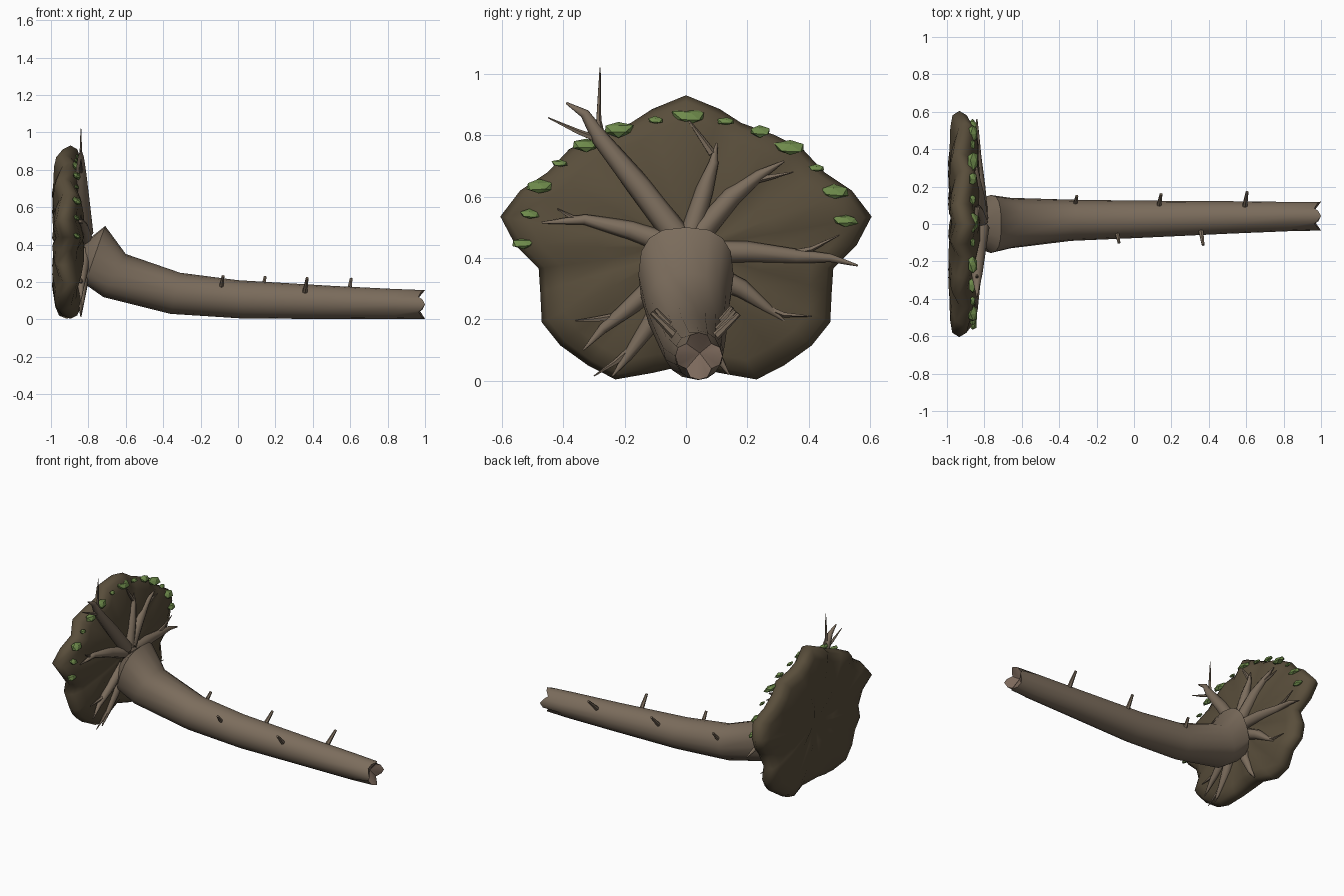
import bpy, bmesh, math, random
from mathutils import Vector

random.seed(4)
if "Cube" in bpy.data.objects:
    bpy.data.objects.remove(bpy.data.objects["Cube"])


def material(name, rgb):
    m = bpy.data.materials.new(name)
    m.use_nodes = True
    m.diffuse_color = (*rgb, 1)
    m.node_tree.nodes["Principled BSDF"].inputs["Base Color"].default_value = (*rgb, 1)
    return m


BARK = material("bark brown", (0.20, 0.152, 0.108))
SOIL = material("dark soil", (0.10, 0.076, 0.044))
LEAF = material("moss green", (0.155, 0.255, 0.07))
WOOD = material("broken wood", (0.20, 0.14, 0.105))


def finish(name, bm, mats, smooth=None):
    bmesh.ops.recalc_face_normals(bm, faces=bm.faces)
    me = bpy.data.meshes.new(name)
    bm.to_mesh(me)
    bm.free()
    for m in mats:
        me.materials.append(m)
    ob = bpy.data.objects.new(name, me)
    bpy.context.collection.objects.link(ob)
    if smooth:
        bpy.ops.object.select_all(action="DESELECT")
        ob.select_set(True)
        bpy.context.view_layer.objects.active = ob
        bpy.ops.object.shade_smooth_by_angle(angle=math.radians(smooth))


def loft(bm, rings):
    """Skin a list of equal rings; a single point closes as a fan."""
    made = [[bm.verts.new(p) for p in r] for r in rings]
    last = []
    for a, b in zip(made, made[1:]):
        n = max(len(a), len(b))
        last = []
        for i in range(n):
            j = (i + 1) % n
            if len(a) == 1:
                f = (a[0], b[i], b[j])
            elif len(b) == 1:
                f = (a[i], a[j], b[0])
            else:
                f = (a[i], a[j], b[j], b[i])
            last.append(bm.faces.new(f))
    return last


def tube(bm, path, radii, sides=6):
    path = [Vector(p) for p in path]
    rings = []
    for i, (p, r) in enumerate(zip(path, radii)):
        d = (path[min(i + 1, len(path) - 1)] - path[max(i - 1, 0)]).normalized()
        u = d.cross(Vector((1, 0.05, 0))).normalized()
        v = d.cross(u)
        rings.append([p + r * (math.cos(t) * u + math.sin(t) * v)
                      for t in (math.tau * k / sides for k in range(sides))])
    loft(bm, [[path[0]]] + rings + [[path[-1]]])


# Root plate: lobed outline swept through a lens-shaped profile with a wavy rim
half = [(0, .93), (.11, .885), (.18, .84), (.29, .80), (.38, .755), (.45, .68), (.54, .62),
        (.605, .535), (.555, .44), (.48, .365), (.475, .29), (.47, .19), (.41, .115),
        (.32, .05), (.23, .004), (.11, .025), (0, .05)]
outline = half + [(-y, z) for y, z in half[-2:0:-1]]
# scale, x and wave height of each ring, back to front
profile = [(.3, -.98, .008), (.6, -.985, .012), (.85, -.972, .016), (.96, -.955, .02),
           (1, -.915, .022), (.96, -.878, .02), (.85, -.855, .016), (.5, -.835, .012),
           (.2, -.825, .006)]
rings = [[(-.955, 0, .43)]]
for s, x, wave in profile:
    rings.append([(max(-1, x + wave * math.sin(i * 2.1 + s * 2)), y * s, .43 + (z - .43) * s)
                  for i, (y, z) in enumerate(outline)])
rings.append([(-.835, 0, .43)])
bm = bmesh.new()
loft(bm, rings)
finish("root_plate", bm, [SOIL], 80)

# Trunk: leaning rings given by top point, bottom point, half width, drift, roundness
SIDES = 16
stations = [((-.81, .42), (-.84, .22), .10, 0, 1), ((-.71, .50), (-.82, .19), .155, 0, .75),
            ((-.60, .35), (-.72, .12), .135, .005, .85), ((-.31, .25), (-.36, .03), .11, .02, 1),
            ((0, .21), (.03, .005), .10, .025, 1), ((.5, .18), (.5, .003), .087, .035, 1),
            ((.84, .163), (.84, .002), .078, .04, 1)]


def squash(v, power):
    return math.copysign(abs(v) ** power, v)


def trunk_ring(top, bottom, width, drift, power):
    out = []
    for k in range(SIDES):
        t = math.tau * k / SIDES
        c = (squash(math.cos(t), power) + 1) / 2
        out.append((bottom[0] + (top[0] - bottom[0]) * c,
                    drift + width * squash(math.sin(t), power),
                    bottom[1] + (top[1] - bottom[1]) * c))
    return out


trunk = [[(-.86, 0, .34)]] + [trunk_ring(*s) for s in stations]
# Splintered end with grooves and a shallow hollow
tip = []
for k in range(SIDES):
    t = math.tau * k / SIDES
    r = (.077, .074, .058, .074)[k % 4]
    tip.append(((1.0, .985, .965, .98)[k % 4], .042 + r * math.sin(t), .08 + r * math.cos(t)))
trunk += [tip, [(.945, .045, .09)]]
bm = bmesh.new()
for f in loft(bm, trunk):
    f.material_index = 1
finish("trunk", bm, [BARK, WOOD], 40)

# Broken branch stubs along both sides of the trunk
bm = bmesh.new()
for x, side, tip_y, tip_z in [(-.31, 1, .15, .24), (-.085, -1, -.10, .232), (.14, 1, .16, .228),
                              (.365, -1, -.112, .222), (.60, 1, .172, .218)]:
    base = (x - .01, .03 + side * .05, tip_z - .09)
    tube(bm, [base, (x + .005, tip_y, tip_z)], [.016, .008])
finish("branch_stubs", bm, [BARK], 40)

# Roots: bent main root as (y, z) points with base radius, then side rootlets
roots = [
    ([(-.02, .46), (-.15, .63), (-.28, .79), (-.33, .87), (-.39, .905)], .052,
     [[(-.27, .77), (-.285, .85), (-.28, 1.02)], [(-.27, .78), (-.35, .81), (-.45, .857)]]),
    ([(.01, .46), (.06, .62), (.09, .71), (.10, .775)], .042, [[(.085, .74), (.05, .79), (0, .86)]]),
    ([(.03, .46), (.15, .60), (.24, .67), (.32, .715)], .046, [[(.21, .65), (.28, .665), (.35, .68)]]),
    ([(.05, .42), (.20, .42), (.36, .405), (.47, .40), (.56, .375)], .045,
     [[(.32, .41), (.41, .43), (.50, .475)]]),
    ([(.05, .36), (.18, .30), (.26, .24), (.32, .195)], .045, [[(.23, .25), (.32, .215), (.41, .21)]]),
    ([(-.04, .44), (-.18, .49), (-.33, .525), (-.47, .515)], .045,
     [[(-.31, .52), (-.37, .53), (-.42, .56)]]),
    ([(-.05, .36), (-.17, .25), (-.27, .17), (-.335, .10)], .042,
     [[(-.22, .21), (-.29, .20), (-.36, .195)]]),
    ([(-.03, .34), (-.12, .18), (-.19, .08), (-.24, .015)], .042,
     [[(-.17, .11), (-.23, .06), (-.30, .015)]]),
    ([(.03, .34), (.06, .18), (.10, .08), (.14, .02)], .042, []),
]


def root_path(pts):
    return [(-.815 - .025 * min(1, math.hypot(y, z - .43) / .35), y, z) for y, z in pts]


for n, (pts, r, rootlets) in enumerate(roots, 1):
    bm = bmesh.new()
    m = len(pts) - 1
    radii = [r * (1 - .93 * i / m) for i in range(m + 1)]
    radii[0] *= .85
    tube(bm, root_path(pts), radii, 8)
    for twig in rootlets:
        tube(bm, root_path(twig), [.013, .009, .002], 5)
    finish(f"root_{n}", bm, [BARK], 60)

# Moss tufts along the upper rim: y, z, width
tufts = [(.013, .862, .12), (-.10, .848, .05), (-.22, .82, .10), (-.325, .77, .09),
         (-.41, .708, .055), (-.48, .634, .10), (-.51, .542, .065), (-.53, .448, .08),
         (.133, .845, .06), (.24, .813, .08), (.34, .76, .11), (.425, .692, .05),
         (.48, .616, .10), (.52, .523, .085)]
bm = bmesh.new()
for y, z, w in tufts:
    new = bmesh.ops.create_icosphere(bm, subdivisions=1, radius=1)["verts"]
    for v in new:
        k = random.uniform(.8, 1.2)
        v.co = Vector((-.862 + v.co.x * w * .25 - v.co.z * w * .12,
                       y + v.co.y * w * .5 * k, z + v.co.z * w * .25 * k))
finish("moss_tufts", bm, [LEAF])
